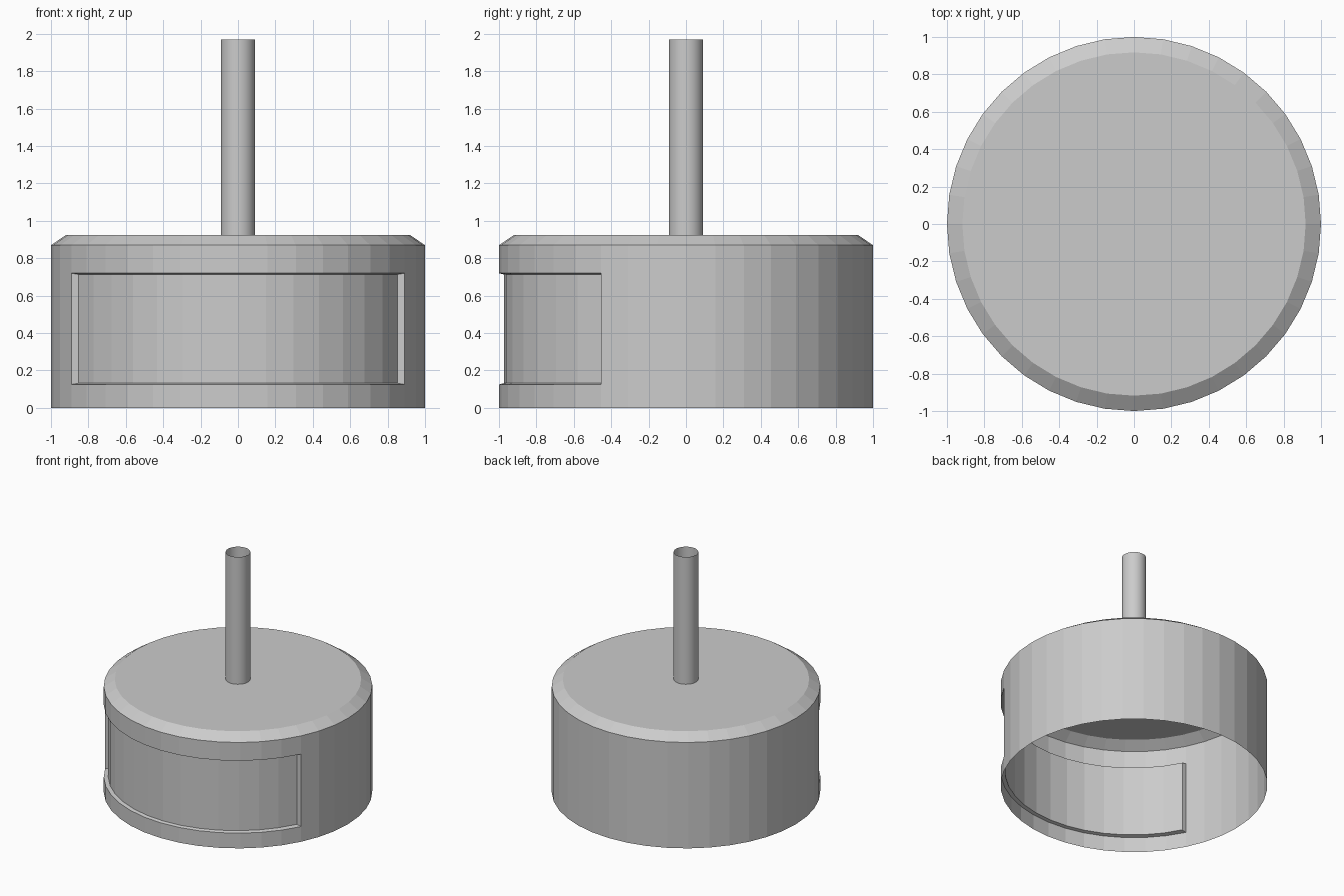
import bpy, bmesh
from math import sin, cos, radians

if "Cube" in bpy.data.objects:
    bpy.data.objects.remove(bpy.data.objects["Cube"])

SIDES = 40
STEP = 360 / SIDES


def ring(bm, radius, z, sides=SIDES):
    return [bm.verts.new((radius * cos(radians(i * 360 / sides)),
                          radius * sin(radians(i * 360 / sides)), z))
            for i in range(sides)]


def bridge(bm, a, b, skip=()):
    n = len(a)
    for i in range(n):
        if i not in skip:
            bm.faces.new((a[i], a[(i + 1) % n], b[(i + 1) % n], b[i]))


def finish(bm, name):
    mesh = bpy.data.meshes.new(name)
    bm.to_mesh(mesh)
    bm.free()
    obj = bpy.data.objects.new(name, mesh)
    bpy.context.collection.objects.link(obj)
    return obj


# Drum: thin shell open at the bottom, bevelled rim and flat lid
bm = bmesh.new()
profile = [(1, 0), (1, 0.125), (1, 0.72), (1, 0.87), (0.918, 0.925)]
rings = [ring(bm, r, z) for r, z in profile]
window = range(23, 37)  # front segments, 207 to 333 degrees
for k in range(4):
    bridge(bm, rings[k], rings[k + 1], window if k == 1 else ())
bm.faces.new(rings[4])


# Front label panel, set slightly into the wall
def inset(v, dz):
    return bm.verts.new((v.co.x * 0.956, (v.co.y + 0.75) * 0.956 - 0.735, v.co.z + dz))


outer_low = [rings[1][i] for i in range(23, 38)]
outer_high = [rings[2][i] for i in range(23, 38)]
inner_low = [inset(v, 0.007) for v in outer_low]
inner_high = [inset(v, -0.007) for v in outer_high]
for i in range(14):
    j = i + 1
    bm.faces.new((inner_low[i], inner_low[j], inner_high[j], inner_high[i]))
    bm.faces.new((outer_low[i], outer_low[j], inner_low[j], inner_low[i]))
    bm.faces.new((inner_high[i], inner_high[j], outer_high[j], outer_high[i]))
bm.faces.new((outer_low[0], inner_low[0], inner_high[0], outer_high[0]))
bm.faces.new((inner_low[-1], outer_low[-1], outer_high[-1], inner_high[-1]))
finish(bm, "drum_shell")

# Stem: thin open tube standing on the lid
bm = bmesh.new()
bridge(bm, ring(bm, 0.092, 0.925, 32), ring(bm, 0.092, 1.97, 32))
stem = finish(bm, "stem_tube")
for p in stem.data.polygons:
    p.use_smooth = True
